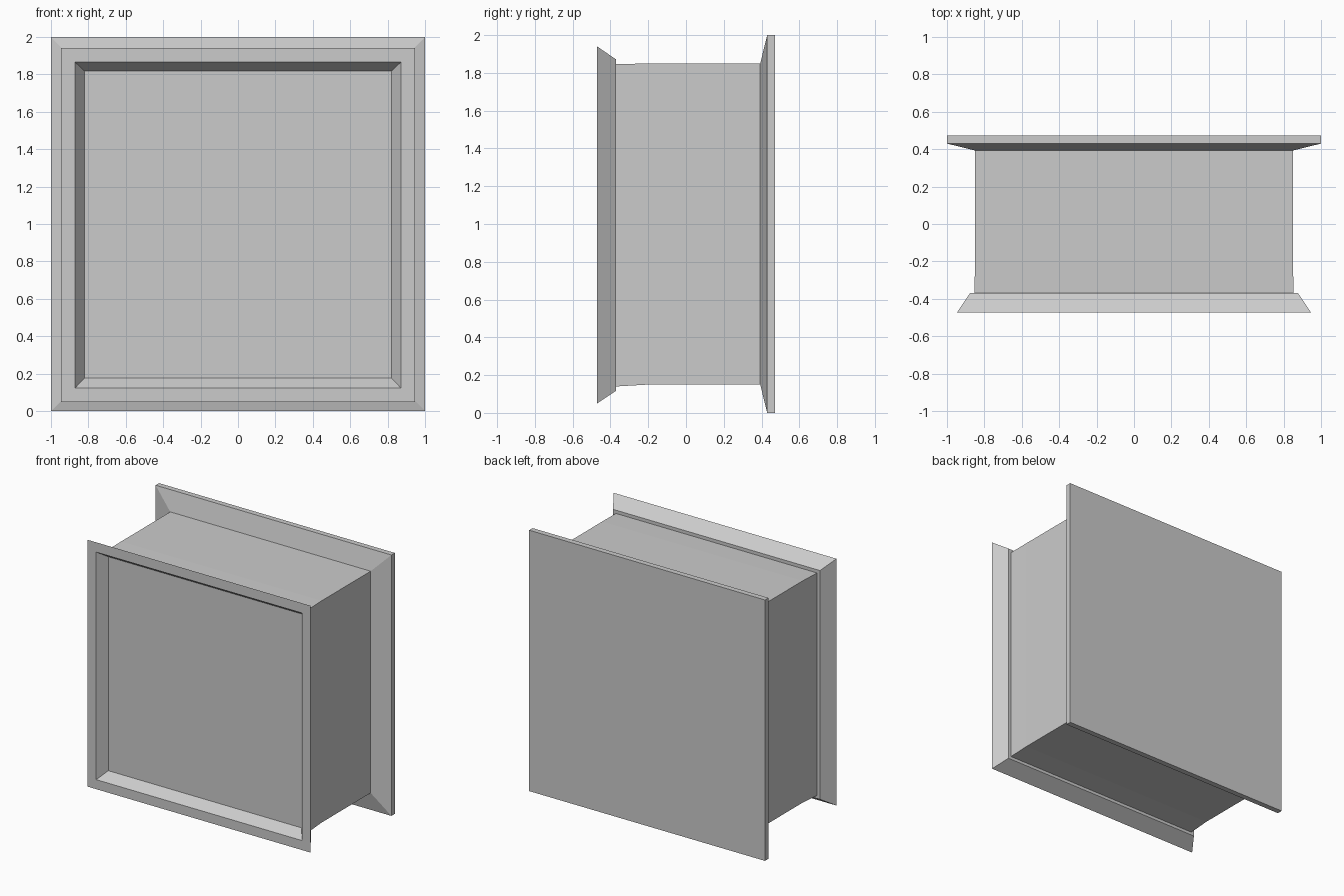
import bpy
import bmesh

if "Cube" in bpy.data.objects:
    bpy.data.objects.remove(bpy.data.objects["Cube"])


def loft(name, rings, cap_back=False, cap_front=False):
    """Square rings (y, half size, centre z) skinned from back to front."""
    bm = bmesh.new()
    loops = []
    for y, h, cz in rings:
        loops.append([bm.verts.new((sx * h, y, cz + sz * h))
                      for sx, sz in ((-1, -1), (1, -1), (1, 1), (-1, 1))])
    for a, b in zip(loops, loops[1:]):
        for i in range(4):
            j = (i + 1) % 4
            bm.faces.new((a[i], a[j], b[j], b[i]))
    if cap_back:
        bm.faces.new(loops[0][::-1])
    if cap_front:
        bm.faces.new(loops[-1])
    mesh = bpy.data.meshes.new(name)
    bm.to_mesh(mesh)
    bm.free()
    obj = bpy.data.objects.new(name, mesh)
    bpy.context.collection.objects.link(obj)
    return obj


# Wide back plate with chamfered rim narrowing to the body
loft("back_plate", [(0.472, 1.0, 1.0), (0.43, 1.0, 1.0), (0.393, 0.85, 1.0)],
     cap_back=True)

# Box body, with a slight bend near the front
loft("body", [(0.393, 0.85, 1.0), (-0.20, 0.85, 1.0), (-0.37, 0.853, 0.993)])

# Flared front bezel with sloped inner lip
loft("front_bezel", [(-0.37, 0.85, 0.994), (-0.37, 0.877, 0.994),
                     (-0.472, 0.946, 0.995), (-0.472, 0.872, 0.994),
                     (-0.40, 0.82, 0.997)])

# Recessed flat front panel
loft("front_panel", [(-0.40, 0.82, 0.997)], cap_front=True)
